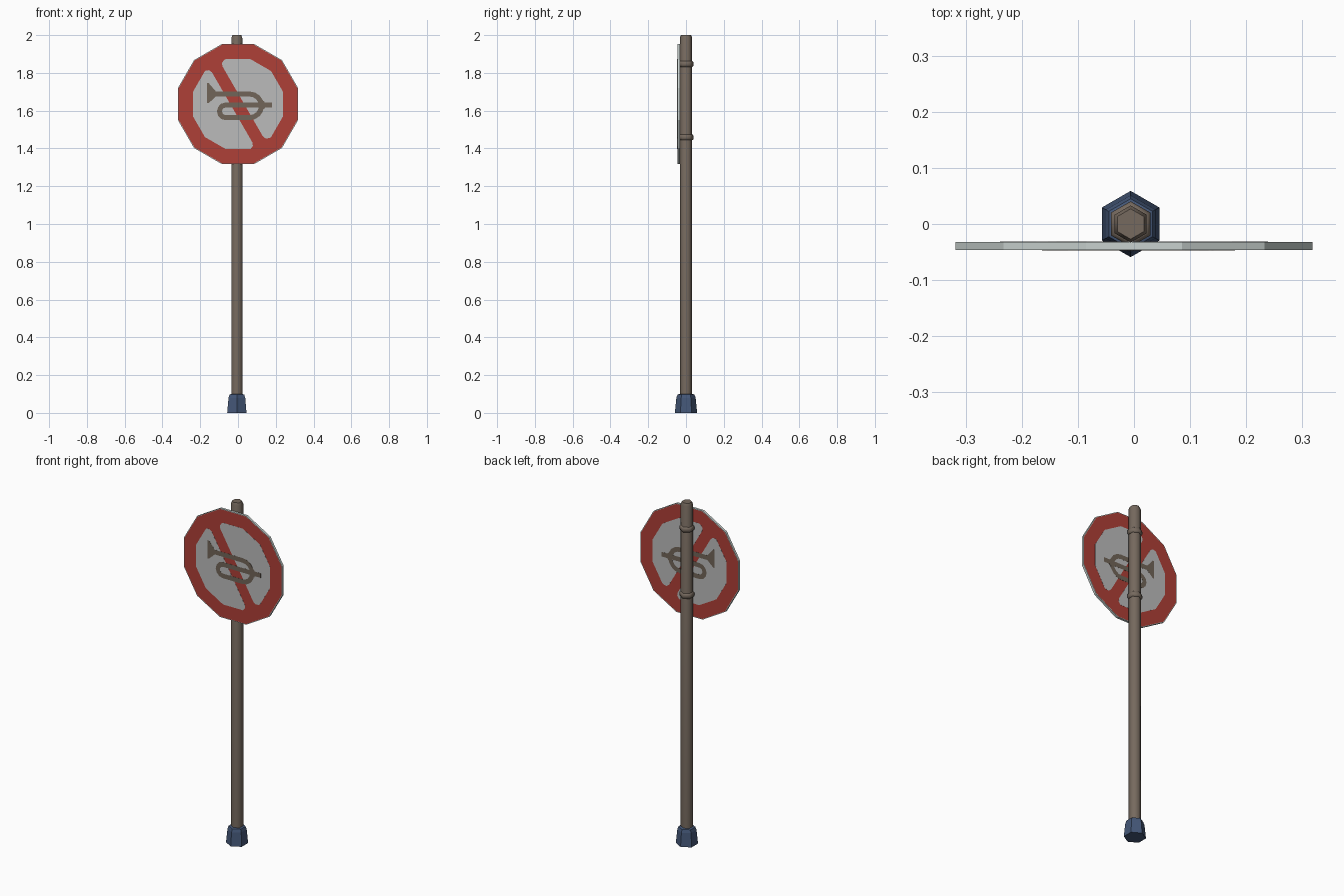
import bpy, bmesh, math
from mathutils import Vector

if "Cube" in bpy.data.objects:
    bpy.data.objects.remove(bpy.data.objects["Cube"])

CX = -0.006          # post axis
CZ = 1.635           # sign centre height
Y_MID = -0.039       # middle plane of the sign


def material(name, rgb):
    m = bpy.data.materials.new(name)
    m.diffuse_color = (*rgb, 1.0)
    m.use_nodes = True
    m.node_tree.nodes["Principled BSDF"].inputs["Base Color"].default_value = m.diffuse_color
    return m


BROWN = material("brown_metal", (0.18, 0.142, 0.112))
BLUE = material("blue_grey_base", (0.058, 0.095, 0.185))
RED = material("sign_red", (0.43, 0.05, 0.038))
WHITE = material("sign_white", (0.50, 0.50, 0.50))
RIM = material("pale_rim", (0.58, 0.64, 0.62))
HORN = material("horn_brown", (0.165, 0.13, 0.098))


def finish(name, bm, mats):
    bmesh.ops.recalc_face_normals(bm, faces=bm.faces[:])
    me = bpy.data.meshes.new(name)
    bm.to_mesh(me)
    bm.free()
    for m in mats:
        me.materials.append(m)
    ob = bpy.data.objects.new(name, me)
    bpy.context.collection.objects.link(ob)
    return ob


def hex_lathe(name, profile, mat, smooth=False):
    """Six-sided turned part from (radius, z) pairs, corners on +y and -y."""
    bm = bmesh.new()
    rings = []
    for r, z in profile:
        rings.append([bm.verts.new((CX + r * math.sin(i * math.pi / 3),
                                    r * math.cos(i * math.pi / 3), z)) for i in range(6)])
    for a, b in zip(rings, rings[1:]):
        for i in range(6):
            j = (i + 1) % 6
            bm.faces.new((a[i], a[j], b[j], b[i]))
    bm.faces.new(rings[0])
    bm.faces.new(rings[-1])
    ob = finish(name, bm, [mat])
    if smooth:
        bpy.ops.object.select_all(action='DESELECT')
        ob.select_set(True)
        bpy.context.view_layer.objects.active = ob
        bpy.ops.object.shade_smooth_by_angle(angle=math.radians(62))
    return ob


def dodecagon(apothem):
    r = apothem / math.cos(math.pi / 12)
    return [(r * math.cos(math.radians(15 + 30 * i)),
             CZ + r * math.sin(math.radians(15 + 30 * i))) for i in range(12)]


def thicken(bm, depth):
    ext = bmesh.ops.extrude_face_region(bm, geom=bm.faces[:])
    verts = [g for g in ext["geom"] if isinstance(g, bmesh.types.BMVert)]
    bmesh.ops.translate(bm, verts=verts, vec=(0, depth, 0))


def add_poly(bm, pts, y):
    return bm.faces.new([bm.verts.new((x, y, z)) for x, z in pts])


# Post, base sleeve and the two clamps
hex_lathe("post", [(0.033, 0.06), (0.033, 1.985), (0.027, 2.0)], BROWN, True)
hex_lathe("base_sleeve", [(0.059, 0), (0.051, 0.08), (0.045, 0.097), (0.034, 0.1)], BLUE)
for label, z in (("upper", 1.847), ("lower", 1.459)):
    hex_lathe(label + "_clamp", [(0.032, z - 0.016), (0.038, z - 0.012), (0.0405, z - 0.004),
              (0.0405, z + 0.004), (0.038, z + 0.012), (0.032, z + 0.016)], BROWN, True)

# Twelve-sided sign disc: red faces, pale edge
bm = bmesh.new()
add_poly(bm, dodecagon(0.318), Y_MID - 0.007)
thicken(bm, 0.014)
bmesh.ops.recalc_face_normals(bm, faces=bm.faces[:])
caps = [f for f in bm.faces if abs(f.normal.y) > 0.9]
bmesh.ops.inset_individual(bm, faces=caps, thickness=0.004)
bm.normal_update()
for f in bm.faces:
    f.material_index = 1 if len(f.verts) == 12 else 0
finish("sign_disc", bm, [RIM, RED])

# Trumpet outline: top tube, right bend, lower tube, left bend, mouth tube
path = [(-0.12, 1.688)]
path += [(0.062 + 0.062 * math.sin(t), 1.6255 + 0.0625 * math.cos(t))
         for t in (math.pi * i / 8 for i in range(9))]
path += [(-0.065 - 0.033 * math.sin(t), 1.5965 - 0.0335 * math.cos(t))
         for t in (math.pi * i / 6 for i in range(7))]
path += [(0.18, 1.63)]


def ribbon(bm, pts, width, y):
    pts = [Vector(p) for p in pts]
    pairs = []
    for i, p in enumerate(pts):
        d = (pts[min(i + 1, len(pts) - 1)] - pts[max(i - 1, 0)]).normalized()
        n = Vector((-d.y, d.x)) * width / 2
        pairs.append([bm.verts.new((q.x, y, q.y)) for q in (p + n, p - n)])
    for a, b in zip(pairs, pairs[1:]):
        bm.faces.new((a[0], a[1], b[1], b[0]))


# White fields either side of the red slash, and the horn, on both faces
slash_normal = Vector((0.866, 0, 0.5))
for label, s in (("front", -1), ("back", 1)):
    for half, k in (("right", 1), ("left", -1)):
        bm = bmesh.new()
        add_poly(bm, dodecagon(0.239), Y_MID + s * 0.0066)
        co = Vector((-0.004, 0, CZ)) + slash_normal * k * 0.032
        bmesh.ops.bisect_plane(bm, geom=bm.verts[:] + bm.edges[:] + bm.faces[:], dist=1e-5,
                               plane_co=co, plane_no=slash_normal * k, clear_inner=True)
        # round the two corners where the slash meets the ring
        corners = [v for v in bm.verts if abs((v.co - co).dot(slash_normal)) < 1e-4]
        bmesh.ops.bevel(bm, geom=corners, offset=0.025, segments=2, profile=0.5,
                        affect='VERTICES', clamp_overlap=True)
        thicken(bm, s * 0.001)
        finish(f"{label}_{half}_white_field", bm, [WHITE])

    y = Y_MID + s * 0.0068
    bm = bmesh.new()
    ribbon(bm, path, 0.027, y)
    thicken(bm, s * 0.0012)
    finish(label + "_horn_tube", bm, [HORN])
    bm = bmesh.new()
    add_poly(bm, [(-0.164, 1.746), (-0.155, 1.746), (-0.118, 1.703), (-0.118, 1.674),
                  (-0.155, 1.64), (-0.164, 1.64)], y)
    add_poly(bm, [(0.115, 1.65), (0.138, 1.65), (0.15, 1.63), (0.138, 1.608), (0.115, 1.608)], y)
    thicken(bm, s * 0.0013)
    finish(label + "_horn_bell_and_mouthpiece", bm, [HORN])
